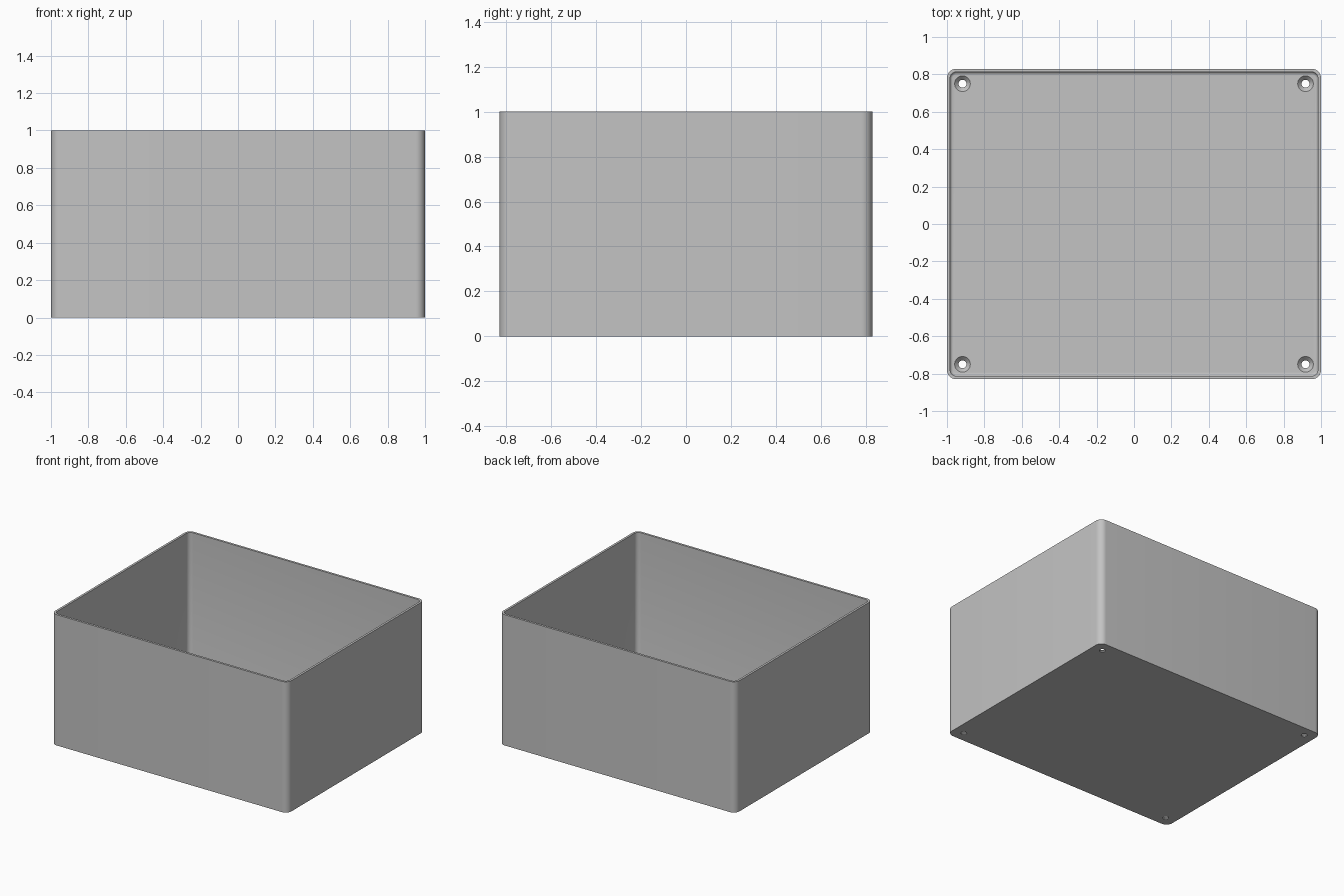
import bpy, bmesh
from math import cos, sin, pi

if "Cube" in bpy.data.objects:
    bpy.data.objects.remove(bpy.data.objects["Cube"])

HALF_X, HALF_Y, HEIGHT = 1.0, 0.83, 1.0
CORNER, WALL, FLOOR, FILLET = 0.05, 0.017, 0.03, 0.015
HOLE_X, HOLE_Y = 0.917, 0.75

grey = bpy.data.materials.new("plain grey")
grey.use_nodes = True
grey.diffuse_color = (0.55, 0.55, 0.55, 1)
grey.node_tree.nodes["Principled BSDF"].inputs["Base Color"].default_value = (0.55, 0.55, 0.55, 1)


def rounded_ring(bm, inset, z, steps=10):
    """Loop of vertices round a rectangle with rounded corners."""
    r = CORNER - inset
    ring = []
    for k, (sx, sy) in enumerate([(1, 1), (-1, 1), (-1, -1), (1, -1)]):
        for i in range(steps + 1):
            a = (k + i / steps) * pi / 2
            ring.append(bm.verts.new((sx * (HALF_X - CORNER) + r * cos(a),
                                      sy * (HALF_Y - CORNER) + r * sin(a), z)))
    return ring


def circle_ring(bm, x, y, r, z, steps=32):
    return [bm.verts.new((x + r * cos(2 * pi * i / steps),
                          y + r * sin(2 * pi * i / steps), z)) for i in range(steps)]


def loft(bm, rings):
    """Closed solid skinned through a list of rings."""
    for a, b in zip(rings, rings[1:]):
        for i in range(len(a)):
            j = (i + 1) % len(a)
            bm.faces.new((a[i], a[j], b[j], b[i]))
    bm.faces.new(rings[0])
    bm.faces.new(rings[-1])


def finish(bm, name):
    bmesh.ops.recalc_face_normals(bm, faces=bm.faces)
    mesh = bpy.data.meshes.new(name)
    bm.to_mesh(mesh)
    bm.free()
    mesh.materials.append(grey)
    obj = bpy.data.objects.new(name, mesh)
    bpy.context.collection.objects.link(obj)
    return obj


# Open box: outer walls, rim, inner walls, rounded inner foot, floor
bm = bmesh.new()
profile = [(0, 0), (0, HEIGHT), (WALL, HEIGHT)]
for i in range(5):
    a = i / 4 * pi / 2
    profile.append((WALL + FILLET * (1 - cos(a)), FLOOR + FILLET * (1 - sin(a))))
loft(bm, [rounded_ring(bm, inset, z) for inset, z in profile])
box = finish(bm, "open_box")

# Countersunk screw holes through the floor corners
bm = bmesh.new()
for sx in (-1, 1):
    for sy in (-1, 1):
        loft(bm, [circle_ring(bm, sx * HOLE_X, sy * HOLE_Y, r, z)
                  for r, z in [(0.021, -0.05), (0.021, 0.008), (0.042, FLOOR), (0.042, 0.06)]])
cutter = finish(bm, "screw_hole_cutter")
cutter.hide_render = True

cut = box.modifiers.new("screw holes", "BOOLEAN")
cut.operation = "DIFFERENCE"
cut.solver = "EXACT"
cut.object = cutter

bpy.ops.object.select_all(action="DESELECT")
bpy.context.view_layer.objects.active = box
box.select_set(True)
bpy.ops.object.modifier_apply(modifier=cut.name)
bpy.data.objects.remove(cutter)
bpy.ops.object.shade_smooth_by_angle(angle=pi / 6)
